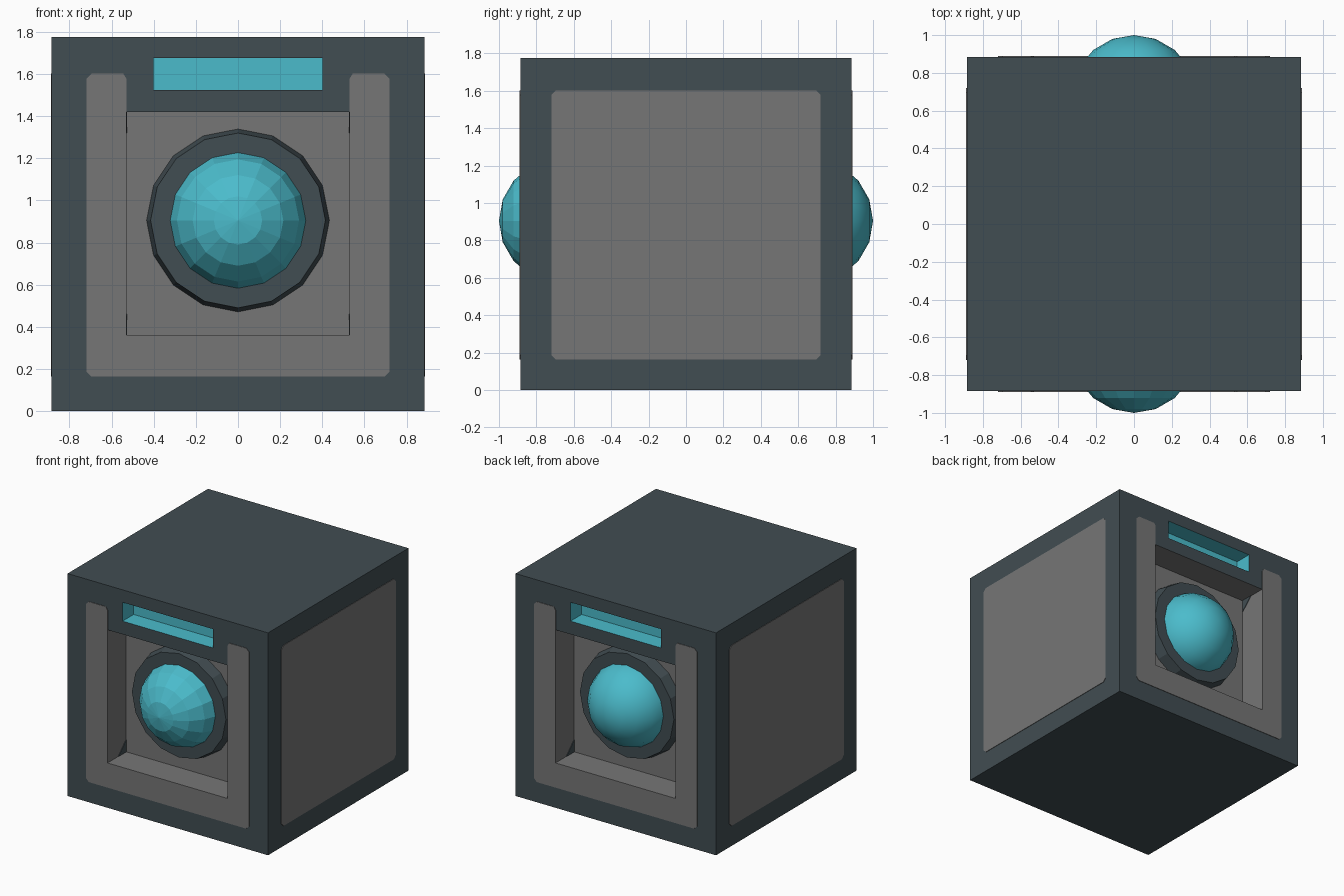
import bpy, bmesh
from math import radians, pi
from mathutils import Matrix, Vector

if "Cube" in bpy.data.objects:
    bpy.data.objects.remove(bpy.data.objects["Cube"])

H, TOP = 0.885, 1.775          # half width and height of the box
CZ = 0.905                     # height of the lens axis
RECESS, SLOT = 0.23, 0.14      # recess depths


def material(name, rgb):
    m = bpy.data.materials.new(name)
    m.diffuse_color = (*rgb, 1)
    m.use_nodes = True
    m.node_tree.nodes["Principled BSDF"].inputs["Base Color"].default_value = m.diffuse_color
    return m


slate = material("slate frame", (0.053, 0.074, 0.084))
grey = material("grey panel", (0.181, 0.181, 0.181))
cyan = material("cyan lens", (0.07, 0.50, 0.60))


def finish(name, bm, *mats):
    bmesh.ops.recalc_face_normals(bm, faces=bm.faces)
    me = bpy.data.meshes.new(name)
    bm.to_mesh(me)
    bm.free()
    for m in mats:
        me.materials.append(m)
    ob = bpy.data.objects.new(name, me)
    bpy.context.collection.objects.link(ob)
    return ob


def plate(name, pts, normal, mat, thick=0.004):
    """Thin painted plate from a 3D outline, raised along normal."""
    bm = bmesh.new()
    f = bm.faces.new([bm.verts.new(p) for p in pts])
    n = Vector(normal) * thick
    ret = bmesh.ops.extrude_face_region(bm, geom=[f], use_keep_orig=True)
    bmesh.ops.translate(bm, vec=n, verts=[v for v in ret["geom"] if isinstance(v, bmesh.types.BMVert)])
    return finish(name, bm, mat)


# Body: gridded front and back with the recess and slot pushed in, bridged by the sides
XS = [-H, -0.53, -0.4, 0.4, 0.53, H]
ZS = [0, 0.36, 1.42, 1.525, 1.675, TOP]
bm = bmesh.new()
for s in (-1, 1):
    v = [[bm.verts.new((x, s * H, z)) for x in XS] for z in ZS]
    cell = {}
    for j in range(5):
        for i in range(5):
            cell[i, j] = bm.faces.new((v[j][i], v[j][i + 1], v[j + 1][i + 1], v[j + 1][i]))
    for keys, depth in (([(1, 1), (2, 1), (3, 1)], RECESS), ([(2, 3)], SLOT)):
        old = [cell[k] for k in keys]
        ret = bmesh.ops.extrude_face_region(bm, geom=old)
        bmesh.ops.translate(bm, vec=(0, -s * depth, 0),
                            verts=[g for g in ret["geom"] if isinstance(g, bmesh.types.BMVert)])
        left = [f for f in old if f.is_valid]
        if left:
            bmesh.ops.delete(bm, geom=left, context="FACES_ONLY")
bmesh.ops.bridge_loops(bm, edges=[e for e in bm.edges if e.is_boundary])
for f in bm.faces:
    c = f.calc_center_median()
    inside = abs(c.x) < 0.6 and abs(c.y) < H - 0.01 and 0.3 < c.z < 1.7
    on_side = abs(c.y) < 0.3
    if inside and not on_side:
        f.material_index = 2 if c.z > 1.5 else 1
finish("body", bm, slate, grey, cyan)

# Side panels with clipped corners
A, Z0, Z1, K = 0.72, 0.163, 1.603, 0.025
clipped = [(-A + K, Z0), (A - K, Z0), (A, Z0 + K), (A, Z1 - K),
           (A - K, Z1), (-A + K, Z1), (-A, Z1 - K), (-A, Z0 + K)]
for s, side in ((-1, "left"), (1, "right")):
    plate(side + "_panel", [(s * H, y, z) for y, z in clipped], (s, 0, 0), grey)

# U-shaped panels around the recess
half = [(0.53, 0.36), (0.53, Z1 - K), (0.53 + 0.015, Z1), (A - K, Z1), (A, Z1 - K), (A, Z0 + K), (A - K, Z0)]
outline = half + [(-x, z) for x, z in reversed(half)]
for s, side in ((-1, "front"), (1, "back")):
    plate(side + "_panel", [(x, s * H, z) for x, z in outline], (0, s, 0), grey)

    # Dark corner marks on the recess walls
    yb = s * (H - RECESS)
    for w in (-1, 1):
        for z, d in ((0.36, 0.1), (1.42, -0.1)):
            x = w * 0.53
            plate(side + "_corner_mark", [(x, yb, z), (x, yb + s * 0.1, z), (x, yb, z + d)], (-w, 0, 0), slate)

    # Tapered lens ring and dome
    turn = Matrix.Rotation(pi if s > 0 else 0, 4, "Z") @ Matrix.Rotation(radians(90), 4, "X")
    bm = bmesh.new()
    bmesh.ops.create_cone(bm, cap_ends=True, segments=16, radius1=0.434, radius2=0.415, depth=0.09,
                          matrix=Matrix.Translation((0, s * 0.70, CZ)) @ turn)
    finish(side + "_lens_ring", bm, slate)

    bm = bmesh.new()
    bmesh.ops.create_uvsphere(bm, u_segments=16, v_segments=9, radius=0.335,
                              matrix=Matrix.Translation((0, s * 0.665, CZ)) @ turn)
    bmesh.ops.delete(bm, geom=[v for v in bm.verts if abs(v.co.y) < 0.58], context="VERTS")
    for f in bm.faces:
        f.smooth = s > 0        # front lens is faceted, back lens is smooth
    finish(side + "_lens", bm, cyan)
